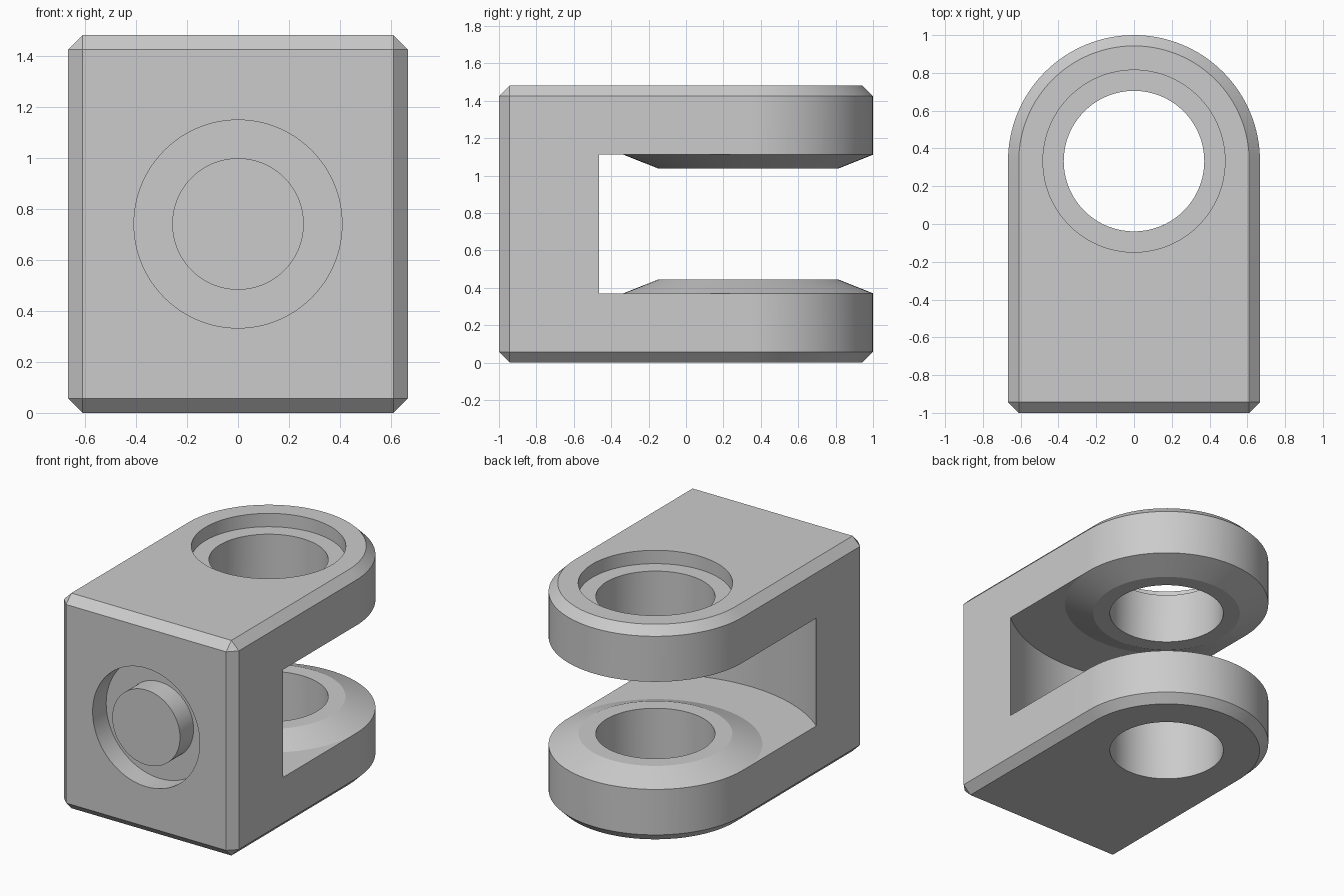
import bpy, bmesh
from math import pi, cos, sin, radians
from mathutils import Matrix

if "Cube" in bpy.data.objects:
    bpy.data.objects.remove(bpy.data.objects["Cube"], do_unlink=True)

HALF = 0.667          # half width, also radius of the rounded arm ends
AXIS_Y = 0.333        # pin hole axis
HEIGHT = 1.482
MID = HEIGHT / 2
CHAMFER = 0.057
SEGS = 128

grey = bpy.data.materials.new("light grey")
grey.use_nodes = True
grey.diffuse_color = (0.6, 0.6, 0.6, 1)
grey.node_tree.nodes["Principled BSDF"].inputs["Base Color"].default_value = (0.6, 0.6, 0.6, 1)


def make_object(name, bm):
    bmesh.ops.recalc_face_normals(bm, faces=bm.faces[:])
    mesh = bpy.data.meshes.new(name)
    bm.to_mesh(mesh)
    bm.free()
    mesh.materials.append(grey)
    obj = bpy.data.objects.new(name, mesh)
    bpy.context.collection.objects.link(obj)
    return obj


def lathe(name, profile, matrix):
    """Revolve a closed (radius, height) profile about z, then place it."""
    bm = bmesh.new()
    verts = [bm.verts.new((r, 0, z)) for r, z in profile]
    edges = [bm.edges.new((a, b)) for a, b in zip(verts, verts[1:] + verts[:1])]
    bmesh.ops.spin(bm, geom=verts + edges, cent=(0, 0, 0), axis=(0, 0, 1),
                   angle=2 * pi, steps=SEGS, use_merge=True)
    bmesh.ops.remove_doubles(bm, verts=bm.verts[:], dist=1e-5)
    bmesh.ops.transform(bm, matrix=matrix, verts=bm.verts[:])
    obj = make_object(name, bm)
    obj.hide_render = True
    return obj


def cut(target, cutter):
    mod = target.modifiers.new(cutter.name, 'BOOLEAN')
    mod.operation = 'DIFFERENCE'
    mod.solver = 'EXACT'
    mod.object = cutter
    bpy.context.view_layer.objects.active = target
    bpy.ops.object.modifier_apply(modifier=mod.name)
    bpy.data.objects.remove(cutter, do_unlink=True)


# Block with a rounded back, extruded from its plan outline
bm = bmesh.new()
half_steps = SEGS // 2
outline = [(-HALF, -1), (HALF, -1)]
outline += [(HALF * cos(pi * i / half_steps), AXIS_Y + HALF * sin(pi * i / half_steps))
            for i in range(half_steps + 1)]
base = bm.faces.new([bm.verts.new((x, y, 0)) for x, y in outline])
top = bmesh.ops.extrude_face_region(bm, geom=[base])
bmesh.ops.translate(bm, vec=(0, 0, HEIGHT),
                    verts=[v for v in top["geom"] if isinstance(v, bmesh.types.BMVert)])
if len(bm.faces) == len(outline) + 1:
    bottom_loop = [v for v in bm.verts if v.co.z < 0.01]
    bmesh.ops.contextual_create(bm, geom=bottom_loop)
bmesh.ops.recalc_face_normals(bm, faces=bm.faces[:])

# Chamfer the top and bottom rims and the two front upright edges
chamfered = []
for e in bm.edges:
    a, b = (v.co for v in e.verts)
    if abs(a.z - b.z) < 0.01 or (a.y < -0.9 and b.y < -0.9):
        chamfered.append(e)
bmesh.ops.bevel(bm, geom=chamfered, offset=CHAMFER, offset_type='OFFSET',
                segments=1, affect='EDGES', clamp_overlap=False)
body = make_object("clevis_body", bm)

pin_axis = Matrix.Translation((0, AXIS_Y, 0))

# Round slot between the arms, leaving a raised conical boss on each arm
lower = [(0, 0.445), (0.48, 0.445), (0.668, 0.37), (1.04, 0.37)]
upper = [(r, HEIGHT - z) for r, z in reversed(lower)]
cut(body, lathe("slot_cutter", lower + upper, pin_axis))

# Pin hole through both arms with a counterbore in the top
cut(body, lathe("pin_hole_cutter",
                [(0, -0.1), (0.372, -0.1), (0.372, 1.39), (0.482, 1.39),
                 (0.482, 1.6), (0, 1.6)], pin_axis))

# Ring groove in the front, leaving a flush round post
front_axis = Matrix.Translation((0, -1, MID)) @ Matrix.Rotation(radians(90), 4, 'X')
cut(body, lathe("front_groove_cutter",
                [(0.258, -0.148), (0.408, -0.148), (0.408, 0.1), (0.258, 0.1)],
                front_axis))

bpy.ops.object.select_all(action='DESELECT')
body.select_set(True)
bpy.context.view_layer.objects.active = body
bpy.ops.object.shade_smooth_by_angle(angle=radians(20))
